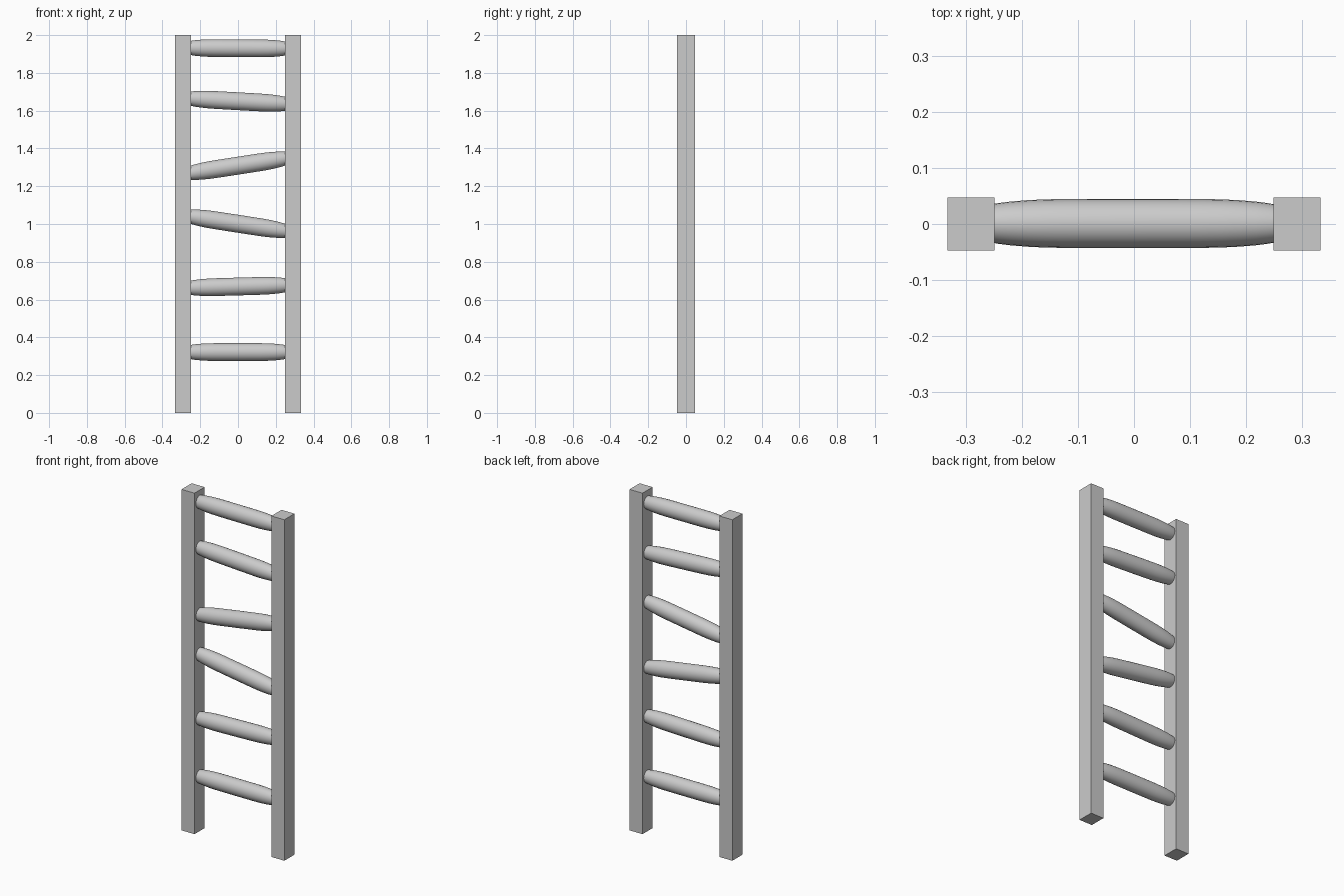
import bpy, bmesh, math
from mathutils import Matrix

if "Cube" in bpy.data.objects:
    bpy.data.objects.remove(bpy.data.objects["Cube"])

RAIL_X, RAIL_W, RAIL_D, HEIGHT = 0.2915, 0.084, 0.094, 2.0
SEGMENTS = 24

# Half profile of a rung: distance along the axis, radius (fat middle, tapered ends)
TAPER = [(0.0, 0.044), (0.12, 0.0438), (0.16, 0.043), (0.19, 0.0415),
         (0.22, 0.039), (0.24, 0.0365), (0.26, 0.033)]
PROFILE = [(-x, r) for x, r in reversed(TAPER[1:])] + TAPER

# Height of each rung at the left and right rails
RUNGS = [(0.322, 0.322), (0.662, 0.676), (1.04, 0.963),
         (1.27, 1.347), (1.664, 1.636), (1.932, 1.929)]


def make_object(name, bm):
    mesh = bpy.data.meshes.new(name)
    bmesh.ops.recalc_face_normals(bm, faces=bm.faces)
    bm.to_mesh(mesh)
    bm.free()
    obj = bpy.data.objects.new(name, mesh)
    bpy.context.collection.objects.link(obj)
    return obj


def add_rail(name, x):
    bm = bmesh.new()
    bmesh.ops.create_cube(bm, size=1)
    bmesh.ops.scale(bm, vec=(RAIL_W, RAIL_D, HEIGHT), verts=bm.verts)
    bmesh.ops.translate(bm, vec=(x, 0, HEIGHT / 2), verts=bm.verts)
    make_object(name, bm)


def add_rung(name, left, right):
    bm = bmesh.new()
    rings = []
    for x, r in PROFILE:
        angles = [2 * math.pi * i / SEGMENTS for i in range(SEGMENTS)]
        rings.append([bm.verts.new((x, r * math.cos(a), r * 1.07 * math.sin(a)))
                      for a in angles])
    for a, b in zip(rings, rings[1:]):
        for i in range(SEGMENTS):
            j = (i + 1) % SEGMENTS
            bm.faces.new((a[i], a[j], b[j], b[i])).smooth = True
    bm.faces.new(rings[0])
    bm.faces.new(rings[-1])
    # Tilt so the ends meet the rails at the given heights
    tilt = math.atan2(right - left, 0.5)
    bm.transform(Matrix.Translation((-0.002, 0.001, (left + right) / 2))
                 @ Matrix.Rotation(-tilt, 4, 'Y'))
    make_object(name, bm)


# Side rails
add_rail("left_rail", -RAIL_X)
add_rail("right_rail", RAIL_X)

# Uneven rungs
for n, (left, right) in enumerate(RUNGS, 1):
    add_rung(f"rung_{n}", left, right)
